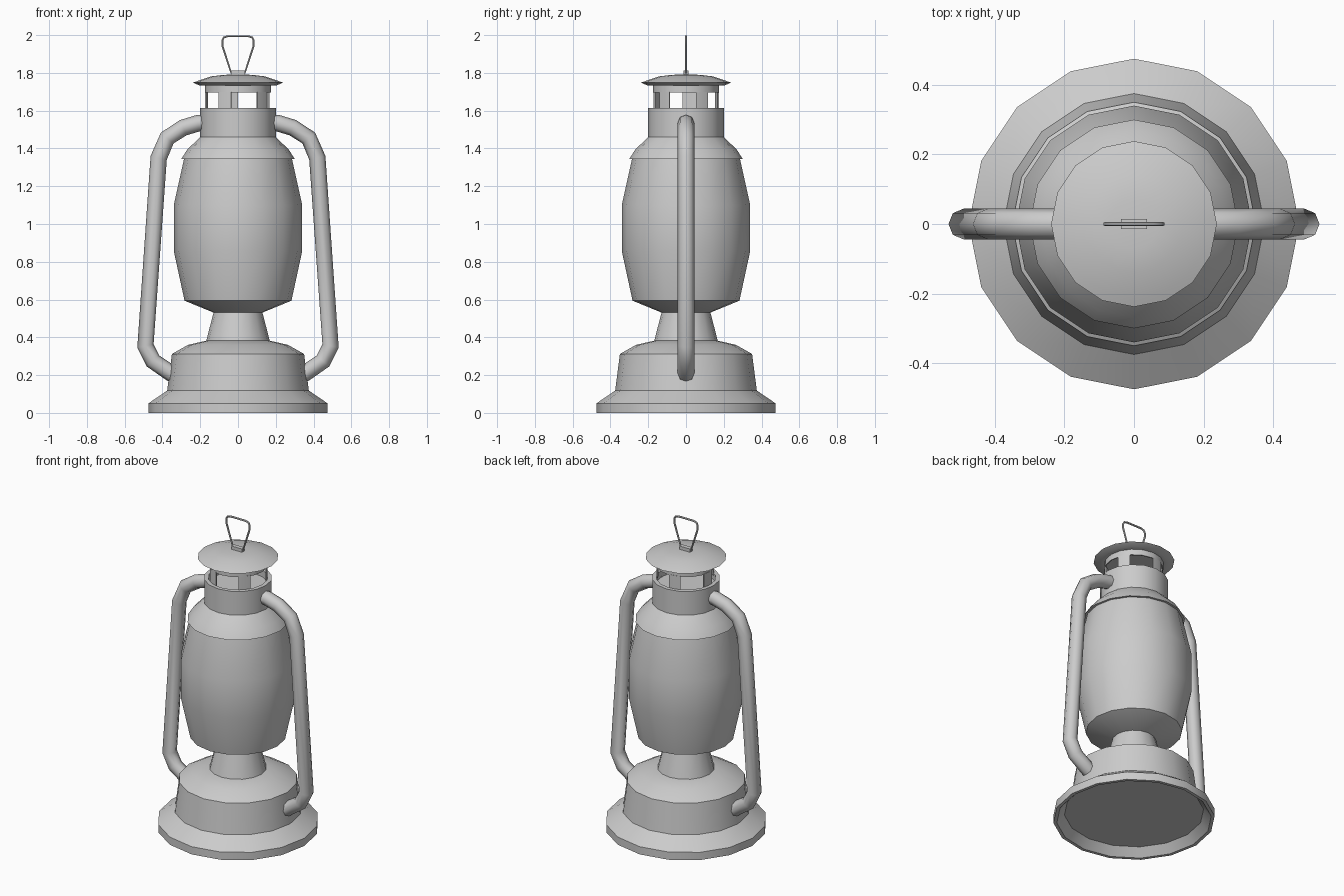
import bpy, bmesh
from math import sin, cos, pi, radians

cube = bpy.data.objects.get("Cube")
if cube:
    bpy.data.objects.remove(cube, do_unlink=True)

SIDES = 16
grey = bpy.data.materials.new("grey_metal")
grey.use_nodes = True
colour = (0.6, 0.6, 0.6, 1)
grey.diffuse_color = colour
grey.node_tree.nodes["Principled BSDF"].inputs["Base Color"].default_value = colour


def finish(obj, angle=30):
    """Give an object its material and its smooth shading."""
    obj.data.materials.clear()
    obj.data.materials.append(grey)
    bpy.ops.object.select_all(action="DESELECT")
    obj.select_set(True)
    bpy.context.view_layer.objects.active = obj
    if obj.type == "CURVE":
        bpy.ops.object.convert(target="MESH")
    bpy.ops.object.shade_smooth_by_angle(angle=radians(angle))
    return obj


def mesh_object(name, bm, angle=30):
    bmesh.ops.remove_doubles(bm, verts=bm.verts, dist=0.0001)
    bmesh.ops.recalc_face_normals(bm, faces=bm.faces)
    mesh = bpy.data.meshes.new(name)
    bm.to_mesh(mesh)
    bm.free()
    obj = bpy.data.objects.new(name, mesh)
    bpy.context.collection.objects.link(obj)
    return finish(obj, angle)


def lathe(name, profile):
    """Turn a (radius, height) profile around the z axis."""
    bm = bmesh.new()
    verts = [bm.verts.new((r, 0, z)) for r, z in profile]
    edges = [bm.edges.new(pair) for pair in zip(verts, verts[1:])]
    bmesh.ops.spin(bm, geom=verts + edges, cent=(0, 0, 0), axis=(0, 0, 1),
                   angle=2 * pi, steps=SIDES, use_merge=True)
    return mesh_object(name, bm)


def tube(name, path, radius, resolution, cyclic=False):
    """Sweep a round section along an (x, z) path."""
    curve = bpy.data.curves.new(name, "CURVE")
    curve.dimensions = "3D"
    curve.bevel_depth = radius
    curve.bevel_resolution = resolution
    curve.use_fill_caps = True
    spline = curve.splines.new("POLY")
    spline.points.add(len(path) - 1)
    for point, (x, z) in zip(spline.points, path):
        point.co = (x, 0, z, 1)
    spline.use_cyclic_u = cyclic
    obj = bpy.data.objects.new(name, curve)
    bpy.context.collection.objects.link(obj)
    return finish(obj, 50)


# Fuel tank with a flared foot and a hollow underside
lathe("fuel_tank", [(0, 0.05), (0.41, 0.05), (0.455, 0), (0.475, 0), (0.475, 0.05),
                    (0.375, 0.118), (0.35, 0.312), (0.265, 0.36), (0.165, 0.383), (0, 0.383)])
lathe("burner_neck", [(0.17, 0.375), (0.127, 0.54)])

# Glass globe
lathe("globe", [(0, 0.53), (0.127, 0.53), (0.283, 0.594), (0.34, 0.857),
                (0.34, 1.1), (0.286, 1.344), (0.28, 1.37)])

# Hood and chimney
lathe("hood", [(0.28, 1.345), (0.3, 1.345), (0.268, 1.395), (0.2, 1.46)])
lathe("chimney", [(0.2, 1.45), (0.2, 1.614), (0.175, 1.614), (0.175, 1.57), (0, 1.57)])

# Vent slats between the chimney and the cap
bm = bmesh.new()
for k in range(5):
    columns = []
    for step in (-1, 0, 1):
        a = radians(-24 + 72 * k + 12 * step)
        columns.append([bm.verts.new((r * sin(a), -r * cos(a), z))
                        for r, z in ((0.175, 1.6), (0.175, 1.7), (0.168, 1.7), (0.168, 1.6))])
    for left, right in zip(columns, columns[1:]):
        for i in range(4):
            j = (i + 1) % 4
            bm.faces.new((left[i], right[i], right[j], left[j]))
    for end in (columns[0], columns[-1]):
        bm.faces.new(end)
mesh_object("vent_slats", bm)
lathe("vent_collar", [(0.168, 1.74), (0.168, 1.695), (0.175, 1.695), (0.175, 1.74)])

# Domed cap
lathe("cap", [(0, 1.74), (0.175, 1.732), (0.2, 1.732), (0.238, 1.748),
              (0.215, 1.757), (0.14, 1.782), (0.07, 1.79), (0, 1.791)])

# Side tubes, one on each side
arm = [(0.17, 1.536), (0.21, 1.534), (0.29, 1.51), (0.375, 1.455), (0.42, 1.35),
       (0.49, 0.355), (0.45, 0.275), (0.355, 0.21), (0.32, 0.19)]
for side, sign in (("left", 1), ("right", -1)):
    tube(side + "_side_tube", [(sign * x, z) for x, z in arm], 0.044, 2)

# Wire hanging loop and its mount
half = [(0.036, 1.8), (0.083, 1.945), (0.083, 1.972), (0.075, 1.988), (0.055, 1.994)]
loop = half + [(-x, z) for x, z in reversed(half)]
tube("hanging_loop", loop, 0.006, 1, cyclic=True)

bm = bmesh.new()
bmesh.ops.create_cube(bm, size=1)
bmesh.ops.scale(bm, verts=bm.verts, vec=(0.076, 0.028, 0.03))
bmesh.ops.translate(bm, verts=bm.verts, vec=(0, 0, 1.797))
mesh_object("loop_mount", bm)
